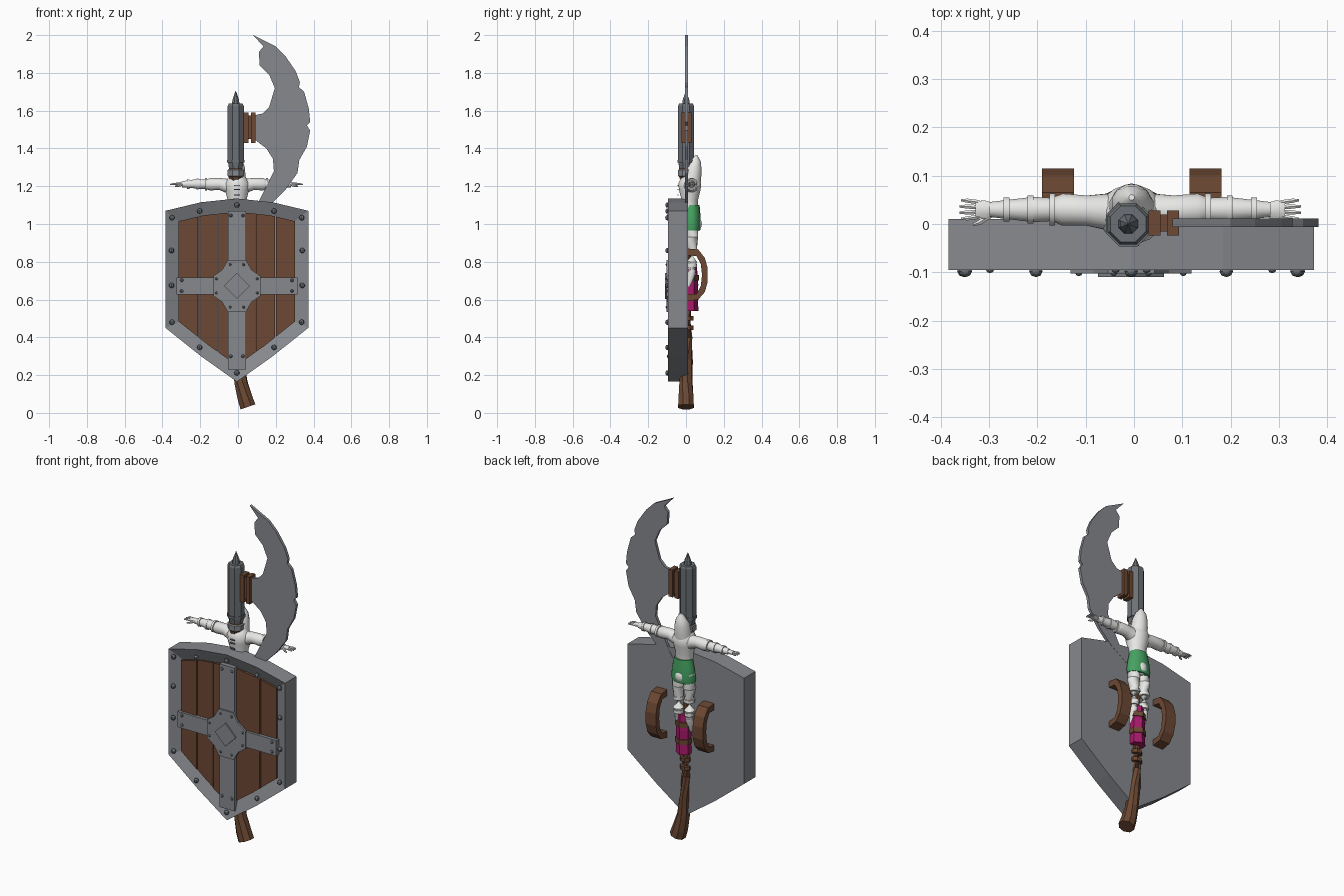
import bpy, bmesh, math
from mathutils import Vector

cube = bpy.data.objects.get("Cube")
if cube:
    bpy.data.objects.remove(cube)


def material(name, *rgb):
    m = bpy.data.materials.new(name)
    m.use_nodes = True
    m.diffuse_color = (*rgb, 1)
    m.node_tree.nodes["Principled BSDF"].inputs["Base Color"].default_value = (*rgb, 1)
    return m


STEEL = material("steel", .24, .25, .27)
DARK = material("dark steel", .15, .165, .18)
WOOD = material("brown wood", .15, .065, .033)
WHITE = material("pale cloth", .8, .8, .79)
GREEN = material("green cloth", .06, .36, .12)
PINK = material("magenta wrap", .38, .01, .14)
CX = -.006  # shield centre line


def finish(name, bm, mat, smooth=False):
    bmesh.ops.recalc_face_normals(bm, faces=bm.faces)
    me = bpy.data.meshes.new(name)
    bm.to_mesh(me)
    bm.free()
    me.materials.append(mat)
    if smooth:
        me.polygons.foreach_set("use_smooth", [True] * len(me.polygons))
        me.set_sharp_from_angle(angle=math.radians(40))
    ob = bpy.data.objects.new(name, me)
    bpy.context.collection.objects.link(ob)
    return ob


def prism_bm(pts, lo, hi, axis="y"):
    """Extrude an outline of (x, z) along y, or of (y, z) along x."""
    bm = bmesh.new()
    put = (lambda p, d: (p[0], d, p[1])) if axis == "y" else (lambda p, d: (d, *p))
    a, b = [[bm.verts.new(put(p, d)) for p in pts] for d in (lo, hi)]
    bm.faces.new(a)
    bm.faces.new(b)
    for i in range(len(pts)):
        j = (i + 1) % len(pts)
        bm.faces.new((a[i], a[j], b[j], b[i]))
    bmesh.ops.recalc_face_normals(bm, faces=bm.faces)
    return bm


def prism(name, pts, lo, hi, mat, axis="y"):
    return finish(name, prism_bm(pts, lo, hi, axis), mat)


def box(name, x0, x1, y0, y1, z0, z1, mat):
    return prism(name, [(x0, z0), (x1, z0), (x1, z1), (x0, z1)], y0, y1, mat)


def tube(name, path, radii, mat, sides=12, smooth=True):
    """Skin a path; each radius is a number or an (across, deep) pair."""
    bm = bmesh.new()
    path = [Vector(p) for p in path]
    rings = []
    for i, p in enumerate(path):
        t = path[min(i + 1, len(path) - 1)] - path[max(i - 1, 0)]
        q = t.to_track_quat("Z", "Y")
        r = radii[i] if isinstance(radii[i], tuple) else (radii[i], radii[i])
        angles = [math.tau * (k + .5) / sides for k in range(sides)]
        rings.append([bm.verts.new(p + q @ Vector((r[0] * math.cos(a), r[1] * math.sin(a), 0)))
                      for a in angles])
    for a, b in zip(rings, rings[1:]):
        for k in range(sides):
            n = (k + 1) % sides
            bm.faces.new((a[k], a[n], b[n], b[k]))
    bm.faces.new(rings[0])
    bm.faces.new(rings[-1])
    return finish(name, bm, mat, smooth)


def ball(name, centre, size, mat, u=12, v=8):
    bm = bmesh.new()
    bmesh.ops.create_uvsphere(bm, u_segments=u, v_segments=v, radius=1)
    bmesh.ops.scale(bm, vec=size, verts=bm.verts)
    bmesh.ops.translate(bm, vec=centre, verts=bm.verts)
    return finish(name, bm, mat, u > 8)


# Shield body with a raised rim around a recessed front
half = [(0, 1.135), (.19, 1.115), (.378, 1.07), (.378, .45), (.19, .3), (0, .165)]
outline = [(CX + x, z) for x, z in half] + [(CX - x, z) for x, z in half[-2:0:-1]]
bm = prism_bm(outline, -.095, .01)
front = min((f for f in bm.faces), key=lambda f: f.calc_center_median().y)
bmesh.ops.inset_region(bm, faces=[front], thickness=.07, use_even_offset=True)
inner = [(v.co.x, v.co.z) for v in front.verts]
bmesh.ops.translate(bm, vec=(0, .03, 0), verts=front.verts)
finish("shield_body", bm, STEEL)

# Wooden planks clipped from the inner outline
cuts = [-.32, -.205, -.1, 0, .1, .205, .32]
for i, (x0, x1) in enumerate(zip(cuts, cuts[1:])):
    bm = prism_bm(inner, -.08 + .004 * (i % 2), -.06)
    for x, n in ((x0 + .002, -1), (x1 - .002, 1)):
        bmesh.ops.bisect_plane(bm, geom=bm.verts[:] + bm.edges[:] + bm.faces[:],
                               plane_co=(CX + x, 0, 0), plane_no=(n, 0, 0), clear_outer=True)
        bmesh.ops.holes_fill(bm, edges=[e for e in bm.edges if e.is_boundary])
    finish(f"shield_plank_{i}", bm, WOOD)

# Cross bars and the layered boss plate
CZ = .672
box("shield_bar_upright", CX - .048, CX + .048, -.094, -.06, .23, 1.07, STEEL)
box("shield_bar_level", CX - .32, CX + .32, -.094, -.06, CZ - .046, CZ + .046, STEEL)
quarter = [(.125, .052), (.078, .085), (.048, .137)]
plate = quarter + [(-x, z) for x, z in quarter[::-1]]
plate += [(-x, -z) for x, z in plate]
prism("boss_plate", [(CX + x, CZ + z) for x, z in plate], -.102, -.09, STEEL)
prism("boss_diamond", [(CX + x, CZ + z) for x, z in ((.068, 0), (0, .068), (-.068, 0), (0, -.068))],
      -.11, -.1, STEEL)

# Rivets, mirrored from one side
rim = [(0, 1.1), (.197, 1.068), (.343, 1.033), (.346, .86), (.346, .675), (.343, .48),
       (.197, .347), (0, .212)]
bars = [(.032, 1.045), (.032, .3), (.292, .702), (.292, .645)]
boss = [(.036, .785), (.036, .56), (.108, .71), (.108, .635)]
for kind, spots, r, y in (("rim", rim, .014, -.098), ("bar", bars, .009, -.094),
                          ("boss", boss, .007, -.102)):
    for x, z in spots:
        for s in ((1, -1) if x else (1,)):
            ball(f"{kind}_rivet", (CX + s * x, y, z), (r, r * .85, r), DARK, 8, 6)

# Curved grips on the back of the shield
grip = [(.005, .87), (.065, .865), (.1, .82), (.115, .765), (.115, .695), (.1, .64), (.065, .6),
        (.005, .59), (.005, .625), (.055, .63), (.078, .67), (.085, .73), (.078, .79),
        (.055, .83), (.005, .835)]
for side, x in (("left", .148), ("right", -.157)):
    prism(f"shield_grip_{side}", grip, x - .033, x + .033, WOOD, "x")

# Axe blade
blade = [(.08, 2), (.2, 1.94), (.25, 1.89), (.305, 1.81), (.328, 1.75), (.322, 1.725), (.35, 1.7),
         (.375, 1.61), (.382, 1.54), (.365, 1.522), (.382, 1.495), (.365, 1.41), (.325, 1.34),
         (.315, 1.27), (.25, 1.18), (.17, 1.1), (.05, 1.02), (.1, 1.1), (.15, 1.2), (.19, 1.28),
         (.185, 1.345), (.15, 1.4), (.085, 1.45), (.085, 1.575), (.13, 1.585), (.165, 1.62),
         (.195, 1.72), (.165, 1.79), (.115, 1.84), (.11, 1.91), (.135, 1.94)]
prism("axe_blade", blade, -.006, .011, STEEL)

# Axe socket: octagonal head, collars and spike
AX = -.012
tube("axe_head", [(AX, 0, z) for z in (1.24, 1.34, 1.625, 1.637)], [.03, .046, .046, .04],
     DARK, 8, False)
tube("axe_spike", [(AX, 0, z) for z in (1.635, 1.66, 1.705)], [.022, .018, .001], DARK, 8, False)
box("blade_mount", .02, .085, -.016, .02, 1.45, 1.575, WOOD)
for i, x in enumerate((.03, .068)):
    box(f"blade_strap_{i}", x, x + .025, -.024, .028, 1.43, 1.59, WOOD)

# Shaft, bindings and bent butt
tube("axe_shaft", [(AX, 0, z) for z in (.5, 1.2, 1.25, 1.335)], [.024, .026, .038, .04],
     WOOD, 8, False)
tube("head_collar", [(AX, 0, z) for z in (1.25, 1.255, 1.285, 1.29)], [.04, .046, .046, .04],
     STEEL, 8, False)
tube("head_rim", [(AX, 0, z) for z in (1.325, 1.34)], [.05, .05], DARK, 8, False)
tube("axe_butt", [(-.005, .005, .56), (-.008, .008, .4), (0, .006, .28), (.016, 0, .16),
                  (.038, 0, .075), (.053, 0, .032)],
     [.024, .026, .03, .036, .043, .045], WOOD, 8, False)
for z in (.44, .49):
    tube("shaft_ring", [(-.006, .008, z), (-.006, .008, z + .022)], [.033, .033], WOOD, 8, False)
tube("grip_wrap", [(-.003, .02, z) for z in (.54, .6, .68, .77)], [.046, .043, .045, .038],
     PINK, 6, False)
for z in (.6, .7):
    tube("wrap_band", [(-.003, .02, z), (-.003, .02, z + .03)], [.049, .049], WOOD, 6, False)

# Figure: torso, hood and skirt
torso = [(1.0, .055, .042), (1.08, .05, .042), (1.13, .052, .045), (1.18, .064, .058),
         (1.215, .068, .062), (1.24, .052, .05), (1.255, .04, .035)]
tube("torso", [(-.005, .02, t[0]) for t in torso], [t[1:] for t in torso], WHITE, 16)
tube("hood", [(-.005, .03, 1.225), (-.005, .037, 1.26), (-.005, .042, 1.3), (-.005, .05, 1.335),
              (-.005, .055, 1.365)], [.05, .046, .042, .03, .006], WHITE, 12)
tube("skirt", [(-.005, .03, z) for z in (.965, .99, 1.05, 1.1)],
     [(.07, .045), (.074, .048), (.065, .046), (.053, .042)], GREEN, 14)
ball("seat_patch", (-.005, .052, 1.0), (.035, .032, .04), WHITE)
for z in (1.15, 1.18, 1.2):
    box("shirt_lace", -.02, .01, -.046, -.04, z, z + .006, DARK)

# Figure: mirrored limbs
for side, s in (("left", 1), ("right", -1)):
    def at(x, y, z):
        return (s * x - .008, y, z)
    tube(f"sleeve_{side}", [at(.04, .025, 1.2), at(.09, .028, 1.212), at(.14, .03, 1.21),
                            at(.155, .03, 1.21)], [.04, .032, .034, .028], WHITE)
    tube(f"arm_{side}", [at(.15, .03, 1.21), at(.2, .03, 1.212), at(.25, .03, 1.212),
                         at(.29, .03, 1.21)], [.024, .027, .021, .016], WHITE)
    for x, r in ((.155, .034), (.2, .03), (.25, .026)):
        tube(f"arm_band_{side}", [at(x, .03, 1.211), at(x + .012, .03, 1.211)], [r, r], WHITE)
    tube(f"hand_{side}", [at(.28, .03, 1.21), at(.3, .03, 1.211), at(.32, .03, 1.211)],
         [(.014, .011), (.02, .011), (.019, .008)], WHITE, 8)
    for i in range(4):
        y = .015 + .01 * i
        tube(f"finger_{side}", [at(.312, y, 1.211), at(.335, y + .002 * (i - 1.5), 1.212),
                                at(.355 - .004 * abs(i - 1.5), y + .003 * (i - 1.5), 1.209)],
             [.005, .005, .003], WHITE, 6)
    tube(f"thumb_{side}", [at(.29, .018, 1.208), at(.31, .004, 1.202), at(.325, -.002, 1.2)],
         [.007, .006, .003], WHITE, 6)
    tube(f"leg_{side}", [at(.032, .03, 1.02), at(.036, .03, .93), at(.034, .032, .86),
                         at(.036, .03, .8), at(.034, .03, .74)],
         [.036, .034, .026, .029, .019], WHITE)
    for z, r in ((.85, .03), (.77, .027)):
        tube(f"leg_band_{side}", [at(.035, .031, z), at(.035, .031, z + .018)], [r, r], WHITE)
    tube(f"foot_{side}", [at(.035, .034, .76), at(.036, .026, .72), at(.037, .012, .67)],
         [.02, .021, .01], WHITE, 10)
